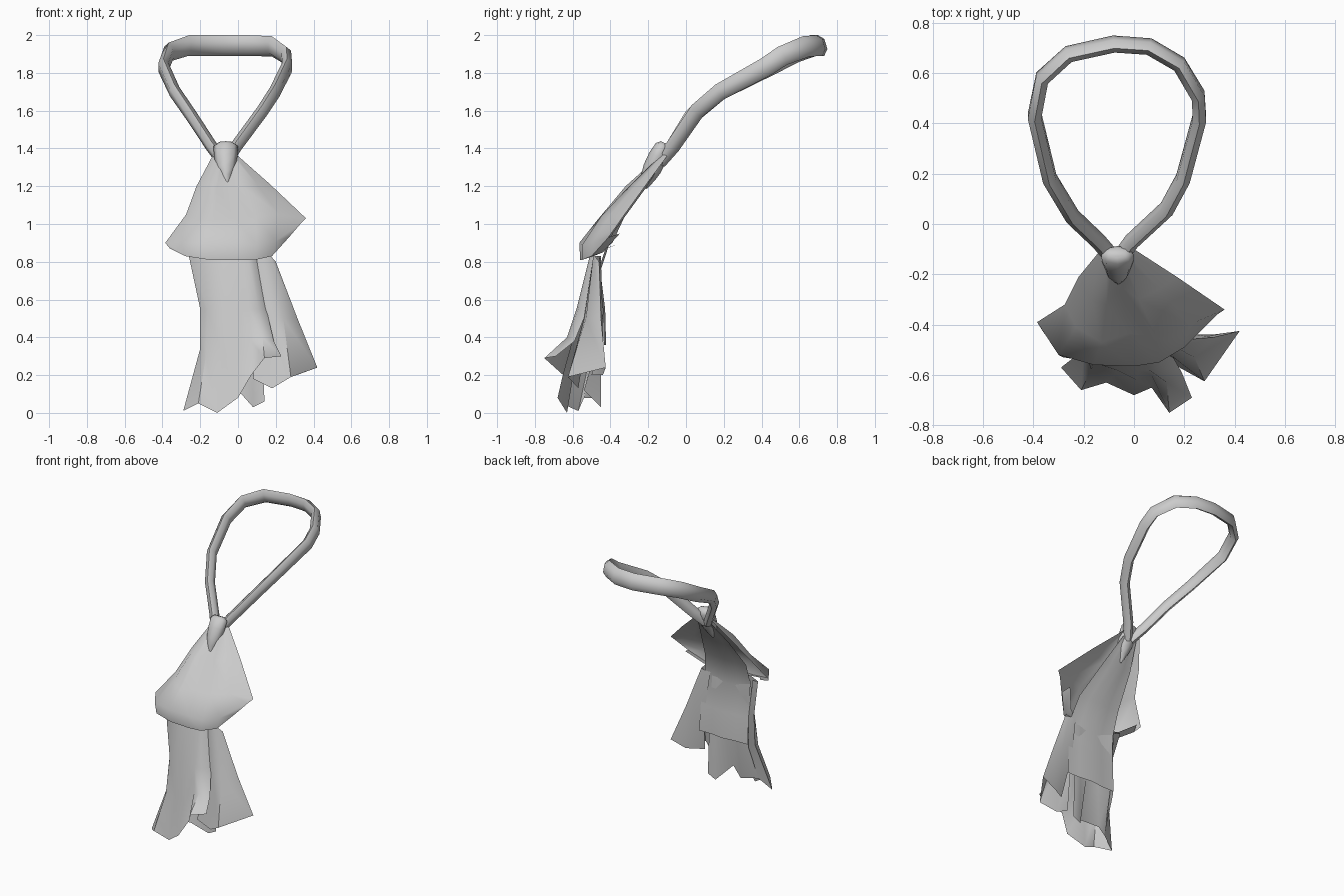
import bpy, math
from mathutils import Vector


def finish(name, verts, faces, angle=60):
    me = bpy.data.meshes.new(name)
    me.from_pydata(verts, [], faces)
    ob = bpy.data.objects.new(name, me)
    bpy.context.collection.objects.link(ob)
    bpy.ops.object.select_all(action='DESELECT')
    ob.select_set(True)
    bpy.context.view_layer.objects.active = ob
    bpy.ops.object.mode_set(mode='EDIT')
    bpy.ops.mesh.select_all(action='SELECT')
    bpy.ops.mesh.normals_make_consistent(inside=False)
    bpy.ops.object.mode_set(mode='OBJECT')
    bpy.ops.object.shade_smooth_by_angle(angle=math.radians(angle))
    return ob


def loft(name, rows):
    """Cloth sheet through rows of equally many points."""
    n = len(rows[0])
    verts = [p for r in rows for p in r]
    faces = [(i*n+j, i*n+j+1, (i+1)*n+j+1, (i+1)*n+j)
             for i in range(len(rows)-1) for j in range(n-1)]
    return finish(name, verts, faces)


# Neck band: flattened six-sided tube swept around the sloping loop
path = [Vector(p) for p in [
    (-.08, -.14, 1.33), (-.14, -.07, 1.41), (-.245, .03, 1.57), (-.335, .18, 1.70),
    (-.395, .43, 1.83), (-.365, .58, 1.91), (-.26, .675, 1.945), (-.08, .715, 1.945),
    (.06, .705, 1.945), (.18, .635, 1.94), (.255, .51, 1.89), (.26, .42, 1.83),
    (.195, .18, 1.70), (.13, .06, 1.60), (-.01, -.07, 1.41), (-.06, -.14, 1.33)]]
verts, faces = [], []
for i, p in enumerate(path):
    t = (path[min(i+1, len(path)-1)] - path[max(i-1, 0)]).normalized()
    lean = max(0, min(1, (p.y + .1) / .75))
    up = Vector((0, -.75 + .45*lean, .66 + .29*lean))
    up = (up - t*up.dot(t)).normalized()
    side = t.cross(up)
    h = .038 + .019*lean
    for k in range(6):
        a = k*math.pi/3
        verts.append(p + up*h*math.cos(a) + side*.031*math.sin(a))
for i in range(len(path)-1):
    for k in range(6):
        faces.append((i*6+k, i*6+(k+1) % 6, i*6+6+(k+1) % 6, i*6+6+k))
finish("neck_band", verts, faces)

# Knot: tapered rounded wrap lying along the slope
verts, faces = [], []
axis = Vector((0, -.42, -.9)).normalized()
out = Vector((0, -.9, .42)).normalized()
for d, w, t in [(0, .04, .02), (.02, .065, .04), (.08, .062, .05),
                (.15, .052, .05), (.20, .035, .04), (.26, .008, .02)]:
    c = Vector((-.065, -.115, 1.43)) + axis*d
    for k in range(8):
        a = k*math.pi/4
        verts.append(c + Vector((w*math.cos(a), 0, 0)) + out*t*math.sin(a))
faces = [(i*8+k, i*8+(k+1) % 8, i*8+8+(k+1) % 8, i*8+8+k) for i in range(5) for k in range(8)]
faces += [tuple(range(8)), tuple(range(40, 48))]
finish("knot", verts, faces)

# Upper flap flaring from the knot, with its hem curled under
flap = [
    [(-.13, -.10, 1.37), (-.11, -.13, 1.37), (-.08, -.13, 1.37), (-.06, -.13, 1.37),
     (-.04, -.13, 1.37), (-.02, -.12, 1.37), (0, -.10, 1.36)],
    [(-.22, -.21, 1.2), (-.17, -.30, 1.2), (-.11, -.32, 1.2), (-.05, -.25, 1.2),
     (.02, -.30, 1.2), (.10, -.26, 1.21), (.17, -.21, 1.21)],
    [(-.275, -.32, 1.05), (-.23, -.41, 1.03), (-.13, -.47, 1.02), (-.02, -.435, 1.03),
     (.09, -.45, 1.04), (.22, -.40, 1.05), (.36, -.34, 1.03)],
    [(-.385, -.39, .9), (-.30, -.52, .9), (-.16, -.56, .9), (0, -.565, .9),
     (.10, -.55, .89), (.20, -.49, .91), (.33, -.36, 1.0)],
    [(-.36, -.43, .87), (-.28, -.53, .83), (-.15, -.55, .81), (0, -.56, .81),
     (.09, -.55, .81), (.18, -.50, .83), (.27, -.41, .93)]]
flap.append([(x*.93, y+.06, z+.02) for x, y, z in flap[-1]])
loft("upper_flap", flap)

# Front fall with ruffled hem
loft("front_fall", [
    [(-.26, -.45, .83), (-.18, -.49, .83), (-.08, -.51, .83), (.02, -.51, .83),
     (.05, -.51, .83), (.08, -.50, .83), (.11, -.47, .83)],
    [(-.20, -.49, .55), (-.16, -.55, .55), (-.07, -.58, .55), (.02, -.58, .55),
     (.06, -.58, .55), (.11, -.57, .55), (.15, -.52, .55)],
    [(-.20, -.50, .34), (-.17, -.58, .3), (-.08, -.60, .3), (.01, -.62, .34),
     (.07, -.60, .38), (.13, -.63, .4), (.19, -.59, .38)],
    [(-.29, -.57, .01), (-.21, -.66, .05), (-.11, -.63, .0), (0, -.68, .08),
     (.07, -.65, .2), (.14, -.75, .29), (.23, -.69, .3)]])

# Left return of the front fall
loft("left_return", [
    [(-.26, -.45, .83), (-.21, -.46, .82)],
    [(-.20, -.49, .55), (-.19, -.44, .55)],
    [(-.20, -.50, .34), (-.19, -.44, .34)],
    [(-.29, -.57, .01), (-.20, -.54, .08)]])

# Right tail flaring outward and folding round to the back
loft("right_tail", [
    [(.08, -.48, .81), (.11, -.49, .83), (.165, -.49, .84), (.20, -.46, .8),
     (.17, -.45, .8), (.12, -.45, .8)],
    [(.11, -.51, .5), (.17, -.54, .5), (.24, -.53, .5), (.315, -.45, .5),
     (.25, -.44, .5), (.16, -.44, .5)],
    [(.08, -.58, .18), (.18, -.57, .13), (.28, -.625, .19), (.42, -.425, .24),
     (.31, -.44, .2), (.20, -.50, .2)]])

# Under layer showing below the front hem
loft("under_layer", [
    [(-.20, -.45, .82), (-.10, -.46, .82), (0, -.46, .82), (.07, -.46, .82), (.11, -.46, .82)],
    [(-.18, -.45, .4), (-.08, -.46, .4), (.02, -.46, .4), (.08, -.45, .4), (.13, -.45, .4)],
    [(-.20, -.54, .08), (-.10, -.48, .08), (0, -.54, .12), (.08, -.45, .03), (.14, -.45, .06)]])

# Back tail dropping from the knot, with a straight hem
back = [(-.12, -.01, -.12, 1.33), (-.17, .05, -.24, 1.17), (-.20, .13, -.40, .95),
        (-.20, .17, -.465, .75), (-.19, .19, -.44, .55), (-.19, .2, -.435, .36)]
loft("back_tail", [[(a + (b-a)*k/4, y + (.012 if k == 2 else 0), z) for k in range(5)]
                   for a, b, y, z in back])
